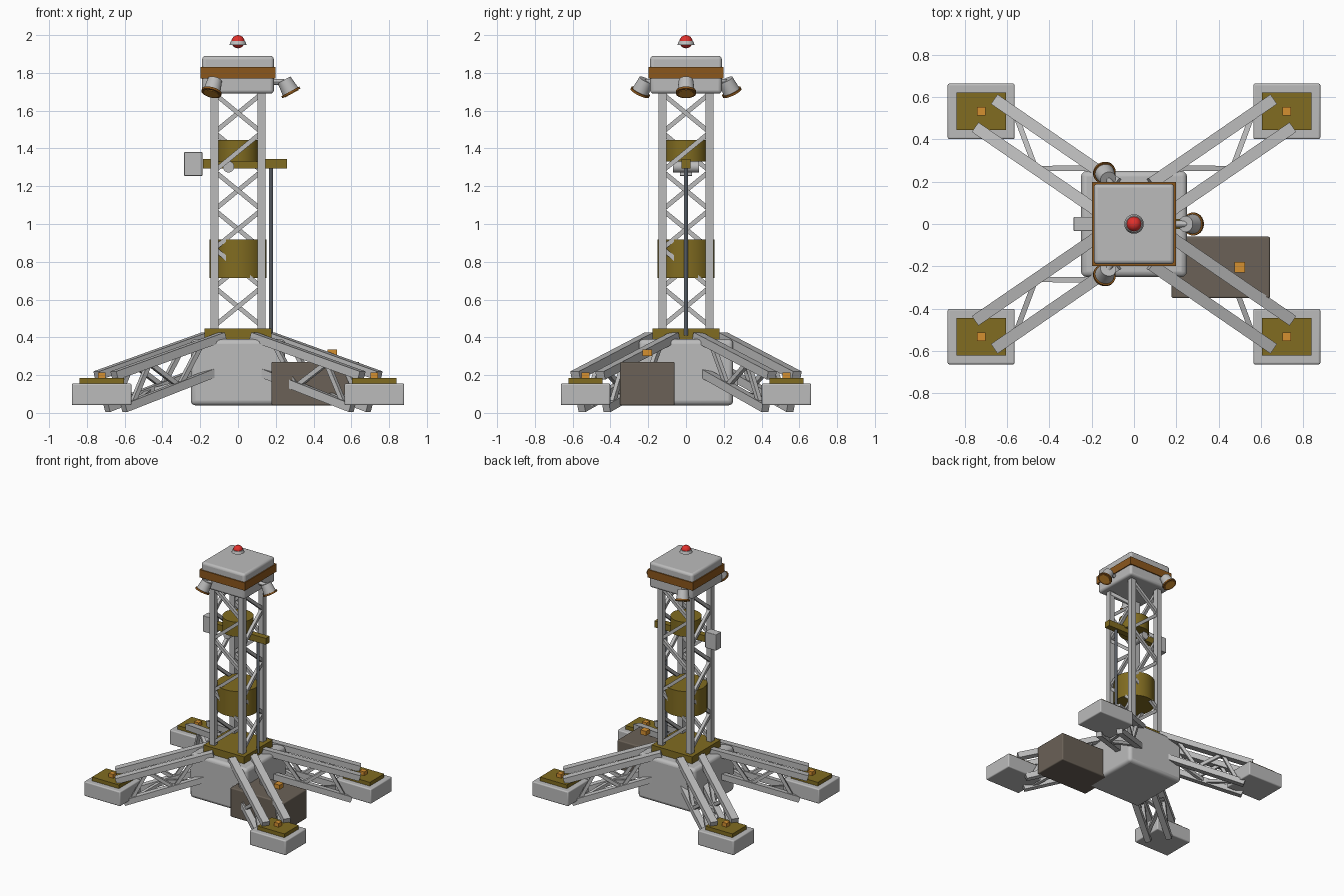
import bpy
import math
from mathutils import Vector, Matrix

if "Cube" in bpy.data.objects:
    bpy.data.objects.remove(bpy.data.objects["Cube"])


def material(name, r, g, b):
    m = bpy.data.materials.new(name)
    m.use_nodes = True
    m.diffuse_color = (r, g, b, 1)
    m.node_tree.nodes["Principled BSDF"].inputs["Base Color"].default_value = (r, g, b, 1)
    return m


GREY = material("light grey", 0.5, 0.5, 0.5)
OLIVE = material("olive", 0.22, 0.15, 0.015)
BROWN = material("rust brown", 0.26, 0.095, 0.012)
AMBER = material("amber", 0.66, 0.28, 0.03)
RED = material("signal red", 0.75, 0.03, 0.025)
DARK = material("dark taupe", 0.145, 0.12, 0.095)
STEEL = material("blue steel", 0.16, 0.18, 0.21)


def finish(obj, name, mat, bevel=0, smooth=False):
    obj.name = name
    obj.data.materials.append(mat)
    if bevel:
        mod = obj.modifiers.new("bevel", "BEVEL")
        mod.width = bevel
        mod.segments = 3
    if smooth or bevel:
        bpy.ops.object.shade_smooth_by_angle()
    return obj


def box(name, mat, center, size, bevel=0):
    bpy.ops.mesh.primitive_cube_add(size=1, location=center)
    obj = bpy.context.object
    obj.data.transform(Matrix.Diagonal((*size, 1)))
    return finish(obj, name, mat, bevel)


def beam(name, mat, a, b, width, height=None):
    """Square bar from a to b, its height kept upright."""
    a, b = Vector(a), Vector(b)
    obj = box(name, mat, (0, 0, 0), (width, height or width, (b - a).length))
    along = (b - a).normalized()
    side = along.cross(Vector((0, 0, 1)))
    side = side.normalized() if side.length > 0.01 else Vector((1, 0, 0))
    up = along.cross(side)
    obj.matrix_world = Matrix.Translation((a + b) / 2) @ Matrix((side, up, along)).transposed().to_4x4()
    return obj


def rod(name, mat, a, b, r1, r2=None, sides=32):
    """Cylinder or cone from a (radius r1) to b (radius r2)."""
    a, b = Vector(a), Vector(b)
    bpy.ops.mesh.primitive_cone_add(vertices=sides, radius1=r1, radius2=r1 if r2 is None else r2,
                                    depth=(b - a).length, location=(a + b) / 2,
                                    rotation=(b - a).to_track_quat("Z", "Y").to_euler())
    return finish(bpy.context.object, name, mat, smooth=True)


# Base block, collar and side cabinet
box("base_block", GREY, (0, 0, 0.215), (0.5, 0.5, 0.35), 0.025)
box("collar_plate", OLIVE, (0, 0, 0.418), (0.355, 0.355, 0.055))
box("cabinet", DARK, (0.41, -0.205, 0.155), (0.465, 0.29, 0.23), 0.008)
box("cabinet_lamp", AMBER, (0.5, -0.205, 0.318), (0.05, 0.05, 0.035))

# Four truss legs with feet
for sx in (-1, 1):
    for sy in (-1, 1):
        tag = ("left" if sx > 0 else "right") + ("_front" if sy < 0 else "_back")
        box("foot_" + tag, GREY, (0.722 * sx, 0.532 * sy, 0.098), (0.316, 0.262, 0.115), 0.008)
        box("foot_plate_" + tag, OLIVE, (0.722 * sx, 0.532 * sy, 0.17), (0.235, 0.178, 0.03))
        box("foot_bolt_" + tag, AMBER, (0.722 * sx, 0.532 * sy, 0.2), (0.04, 0.04, 0.03))

        across = Vector((-0.565, 0.825, 0)) * 0.08

        def chord_point(level, side, t):
            ends = {"upper": ((0.125, 0.125, 0.405), (0.7, 0.52, 0.198)),
                    "lower": ((0.125, 0.125, 0.232), (0.65, 0.488, 0.026))}[level]
            p = Vector(ends[0]).lerp(Vector(ends[1]), t) + across * side
            return Vector((p.x * sx, p.y * sy, p.z))

        for side in (-1, 1):
            for level, w in (("upper", 0.055), ("lower", 0.045)):
                beam(f"leg_{level}_chord_{tag}", GREY, chord_point(level, side, 0),
                     chord_point(level, side, 1), w, 0.045)
            # zigzag between the chords
            for i in range(3):
                lo, hi = (0.2 + 0.24 * i, 0.44 + 0.24 * i)
                first, second = ("lower", "upper") if i % 2 else ("upper", "lower")
                beam("leg_side_brace_" + tag, GREY, chord_point(first, side, lo),
                     chord_point(second, side, hi), 0.025)
        for i in range(2):
            s = 1 - 2 * i
            beam("leg_cross_brace_" + tag, GREY, chord_point("lower", s, 0.2 + 0.36 * i),
                 chord_point("lower", -s, 0.56 + 0.36 * i), 0.025)

# Lattice tower: four posts, one alternating diagonal per bay and face
BOTTOM, TOP, BAYS, HALF = 0.46, 1.69, 6, 0.125
step = (TOP - BOTTOM) / BAYS
for k in range(4):
    turn = Matrix.Rotation(k * math.pi / 2, 3, "Z")
    post = turn @ Vector((HALF, -HALF, 0))
    box("tower_post", GREY, (post.x, post.y, 1.06), (0.042, 0.042, 1.28))
    for i in range(BAYS):
        s = 1 if i % 2 == 0 else -1
        z = BOTTOM + i * step
        beam("tower_brace", GREY, turn @ Vector((-HALF * s, -HALF, z)),
             turn @ Vector((HALF * s, -HALF, z + step)), 0.024)

# Drums inside the tower
rod("lower_drum", OLIVE, (0, 0, 0.715), (0, 0, 0.917), 0.152)
rod("upper_drum", OLIVE, (0, 0, 1.33), (0, 0, 1.445), 0.112)

# Hoist boom, counterweight, winch and cable
box("boom", OLIVE, (0.037, 0, 1.318), (0.445, 0.048, 0.05))
box("counterweight", GREY, (-0.237, 0, 1.318), (0.096, 0.066, 0.126), 0.004)
rod("winch_drum", GREY, (-0.05, -0.07, 1.303), (-0.05, 0.07, 1.303), 0.03)
rod("hoist_cable", STEEL, (0.175, 0, 0.41), (0.175, 0, 1.3), 0.011, sides=12)

# Head with band
box("head", GREY, (0, 0, 1.79), (0.38, 0.38, 0.2), 0.018)
box("head_band", BROWN, (0, 0, 1.8), (0.396, 0.396, 0.062))

# Three tilted floodlights
for k in range(3):
    a = k * math.tau / 3
    out = Vector((math.cos(a), math.sin(a), 0))
    down = out * 0.48 - Vector((0, 0, 0.877))
    rim = out * 0.28 + Vector((0, 0, 1.697))
    rod("floodlight_arm", GREY, out * 0.14 + Vector((0, 0, 1.755)), out * 0.25 + Vector((0, 0, 1.75)), 0.016, sides=12)
    rod("floodlight_body", GREY, rim - down * 0.075, rim, 0.038, 0.047)
    rod("floodlight_rim", BROWN, rim - down * 0.006, rim + down * 0.006, 0.054)
    rod("floodlight_lens", AMBER, rim, rim + down * 0.009, 0.04)

# Beacon
rod("beacon_base", GREY, (0, 0, 1.947), (0, 0, 1.968), 0.046, 0.038)
bpy.ops.mesh.primitive_uv_sphere_add(segments=24, ring_count=12, radius=0.035, location=(0, 0, 1.965))
finish(bpy.context.object, "beacon_dome", RED, smooth=True)
